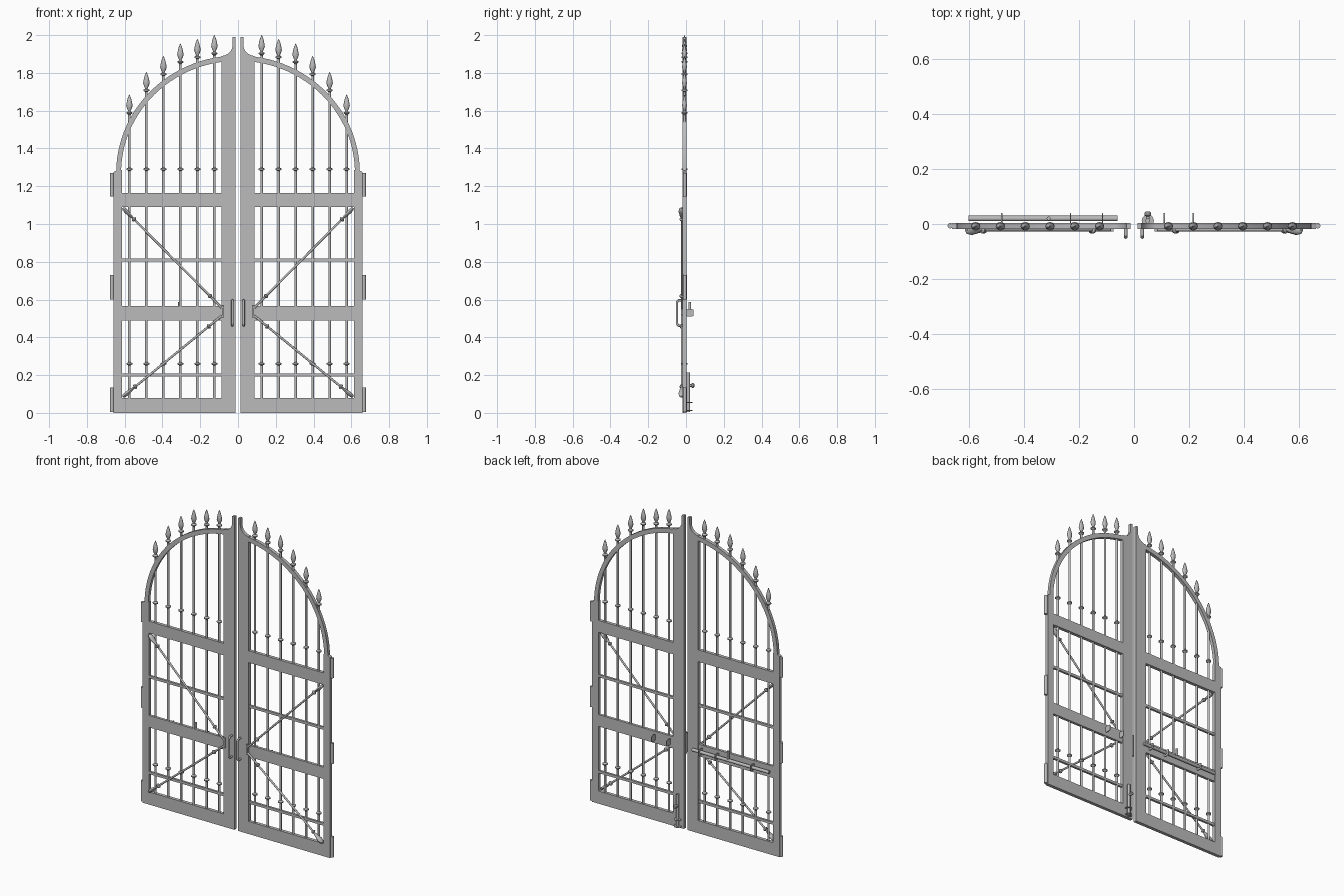
import bpy, bmesh, math
from mathutils import Vector, Matrix

if "Cube" in bpy.data.objects:
    bpy.data.objects.remove(bpy.data.objects["Cube"])

iron = bpy.data.materials.new("iron grey")
iron.diffuse_color = (0.5, 0.5, 0.5, 1)
iron.use_nodes = True
iron.node_tree.nodes["Principled BSDF"].inputs["Base Color"].default_value = iron.diffuse_color


def part(name, build, mirror=True, smooth=True):
    """Make one object; mirrored parts get their twin on the other leaf."""
    bm = bmesh.new()
    build(bm)
    bmesh.ops.recalc_face_normals(bm, faces=bm.faces)
    me = bpy.data.meshes.new(name)
    bm.to_mesh(me)
    bm.free()
    me.materials.append(iron)
    ob = bpy.data.objects.new(name, me)
    bpy.context.collection.objects.link(ob)
    if mirror:
        mod = ob.modifiers.new("other leaf", 'MIRROR')
        mod.use_mirror_merge = False
    if smooth:
        bpy.ops.object.select_all(action='DESELECT')
        ob.select_set(True)
        bpy.context.view_layer.objects.active = ob
        bpy.ops.object.shade_smooth_by_angle(angle=math.radians(40))
    return ob


def box(bm, x0, x1, y0, y1, z0, z1):
    m = Matrix.Translation(((x0 + x1) / 2, (y0 + y1) / 2, (z0 + z1) / 2))
    bmesh.ops.create_cube(bm, size=1, matrix=m @ Matrix.Diagonal((x1 - x0, y1 - y0, z1 - z0, 1)))


def plate(bm, pts, y0, y1):
    """Extrude an outline in x, z through y."""
    face = bm.faces.new([bm.verts.new((x, y0, z)) for x, z in pts])
    new = bmesh.ops.extrude_face_region(bm, geom=[face])["geom"]
    bmesh.ops.translate(bm, vec=(0, y1 - y0, 0), verts=[v for v in new if isinstance(v, bmesh.types.BMVert)])


def turned(bm, p, q, profile, n=12, flat=1.0):
    """Turn (radius, distance) pairs round the line from p to q."""
    p, q = Vector(p), Vector(q)
    rot = (q - p).to_track_quat('Z', 'Y').to_matrix()
    rings = [[bm.verts.new(p + rot @ Vector((r * math.cos(a), r * math.sin(a) * flat, d)))
              for a in (2 * math.pi * i / n for i in range(n))] for r, d in profile]
    for a, b in zip(rings, rings[1:]):
        for i in range(n):
            bm.faces.new((a[i], a[(i + 1) % n], b[(i + 1) % n], b[i]))
    bm.faces.new(rings[0])
    bm.faces.new(rings[-1])


def rod(bm, p, q, r, n=12):
    turned(bm, p, q, [(r, 0), (r, (Vector(q) - Vector(p)).length)], n)


Y = -0.008                      # middle plane of the leaves
F, B = -0.018, 0.003            # front and back of the frame
BAR_X = [0.125 + 0.09 * i for i in range(6)]
TIPS = [2.0, 1.98, 1.955, 1.89, 1.805, 1.685]


def arch_z(x, a=0.632, b=0.597):
    return 1.28 + b * math.sqrt(1 - (x / a) ** 2)


# Frame: stiles and rails
def meeting_stile(bm):
    sweep = [(0.088 - 0.06 * math.sin(t), 1.95 - 0.06 * math.cos(t))
             for t in (math.pi / 2 * i / 8 for i in range(9))]
    plate(bm, [(0.013, 0), (0.088, 0)] + sweep + [(0.028, 1.99), (0.013, 1.99)], F, B)


part("meeting_stile", meeting_stile)
part("hanging_stile", lambda bm: plate(
    bm, [(0.615, 0), (0.66, 0), (0.66, 1.275), (0.64, 1.285), (0.615, 1.285)], F, B))
part("bottom_rail", lambda bm: box(bm, 0.085, 0.62, F, B, 0, 0.08))
part("middle_rail", lambda bm: box(bm, 0.085, 0.62, F, B, 1.09, 1.165))
part("lock_rail", lambda bm: box(bm, 0.085, 0.62, -0.016, 0.001, 0.49, 0.565))


# Arched top rail
def arch(bm):
    start = math.acos(0.085 / 0.632)
    ts = [start * i / 24 for i in range(25)]
    outer = [(0.645 * math.cos(t), 1.27 + 0.622 * math.sin(t)) for t in ts]
    inner = [(0.619 * math.cos(t), 1.27 + 0.594 * math.sin(t)) for t in ts]
    rows = [[bm.verts.new((x, y, z)) for x, z in pts]
            for pts, y in ((outer, F), (outer, B), (inner, B), (inner, F))]
    for k in range(4):
        a, b = rows[k], rows[(k + 1) % 4]
        for i in range(24):
            bm.faces.new((a[i], a[i + 1], b[i + 1], b[i]))
    bm.faces.new([r[0] for r in rows])
    bm.faces.new([r[-1] for r in rows])


part("arch_rail", arch)


# Upright bars with collars
def bars(bm):
    for x, tip in zip(BAR_X, TIPS):
        rod(bm, (x, Y, 0.07), (x, Y, tip - 0.08), 0.007)


def collars(bm):
    prof = [(0.007, -0.01), (0.01, -0.006), (0.016, -0.003), (0.016, 0.003), (0.01, 0.006), (0.007, 0.01)]
    for x, tip in zip(BAR_X, TIPS):
        for z in (0.26, 1.29, tip - 0.097):
            turned(bm, (x, Y, z), (x, Y, z + 1), prof)


# Spear heads
def spears(bm):
    prof = [(0.006, -0.095), (0.007, -0.085), (0.011, -0.078), (0.017, -0.06),
            (0.015, -0.045), (0.009, -0.02), (0.001, 0)]
    for x, tip in zip(BAR_X, TIPS):
        turned(bm, (x, Y, tip), (x, Y, tip + 1), prof, 12, 0.75)


part("upright_bars", bars)
part("bar_collars", collars)
part("spear_heads", spears)


# Horizontal rods
def cross_rods(bm):
    for z in (0.2, 0.81):
        box(bm, 0.085, 0.62, Y - 0.007, Y + 0.007, z - 0.008, z + 0.008)


part("cross_rods", cross_rods)


# Diagonal braces with pointed ends and collars
def braces(bm):
    y = -0.021
    for a, b in (((0.085, y, 0.555), (0.61, y, 1.085)), ((0.085, y, 0.515), (0.61, y, 0.085))):
        rod(bm, a, b, 0.006)
        length = (Vector(b) - Vector(a)).length
        tip = [(0.006, -0.075), (0.011, -0.065), (0.014, -0.05), (0.019, -0.028), (0.015, -0.006), (0.006, 0)]
        turned(bm, a, b, [(r, length + d) for r, d in tip], 12, 0.6)
        for d in (0.09, length - 0.085):
            turned(bm, a, b, [(0.006, d - 0.008), (0.013, d - 0.003), (0.013, d + 0.003), (0.006, d + 0.008)])


part("diagonal_braces", braces)
part("brace_bracket", lambda bm: box(bm, 0.074, 0.086, -0.027, -0.016, 0.505, 0.57))


# Hinge barrels
def hinges(bm):
    for z0, z1 in ((0.005, 0.135), (0.6, 0.73), (1.145, 1.27)):
        rod(bm, (0.667, Y + 0.002, z0), (0.667, Y + 0.002, z1), 0.01)


part("hinge_barrels", hinges)


# Pull handles
def handles(bm):
    x, r = 0.03, 0.006
    path = [(-0.016, 0.462), (-0.04, 0.462), (-0.048, 0.472), (-0.048, 0.586), (-0.04, 0.596), (-0.016, 0.596)]
    for (ya, za), (yb, zb) in zip(path, path[1:]):
        rod(bm, (x, ya, za), (x, yb, zb), r)
        bmesh.ops.create_uvsphere(bm, u_segments=10, v_segments=6, radius=r, matrix=Matrix.Translation((x, yb, zb)))


part("pull_handles", handles)


# Sliding bolt on the back of the left leaf, with guide plates on both leaves
def bolt(bm):
    rod(bm, (-0.6, 0.02, 0.53), (-0.06, 0.02, 0.53), 0.01, 16)
    rod(bm, (-0.31, 0.02, 0.53), (-0.31, 0.02, 0.588), 0.007)


def bolt_guides(bm):
    for x in (-0.48, -0.23, -0.115, 0.11, 0.215):
        turned(bm, (x - 0.002, 0.02, 0.53), (x + 0.002, 0.02, 0.53), [(0.034, 0), (0.034, 0.004)], 20, 0.6)


for ob in (part("sliding_bolt", bolt, False), part("bolt_guides", bolt_guides, False)):
    if ob.name == "bolt_guides":      # squash the round plates towards the rail
        for v in ob.data.vertices:
            v.co.y = 0.02 + max(-0.02, min(0.02, v.co.y - 0.02))


# Drop bolt at the foot of the right leaf
def drop_bolt(bm):
    rod(bm, (0.05, 0.012, 0.005), (0.05, 0.012, 0.215), 0.009, 16)
    turned(bm, (0.05, 0.01, 0.145), (0.05, 0.045, 0.145),
           [(0.007, 0), (0.007, 0.018), (0.012, 0.022), (0.012, 0.03), (0.007, 0.035)])
    for z in (0.012, 0.055):
        rod(bm, (0.05, 0.012, z - 0.002), (0.05, 0.012, z + 0.002), 0.022, 20)


part("drop_bolt", drop_bolt, False)
